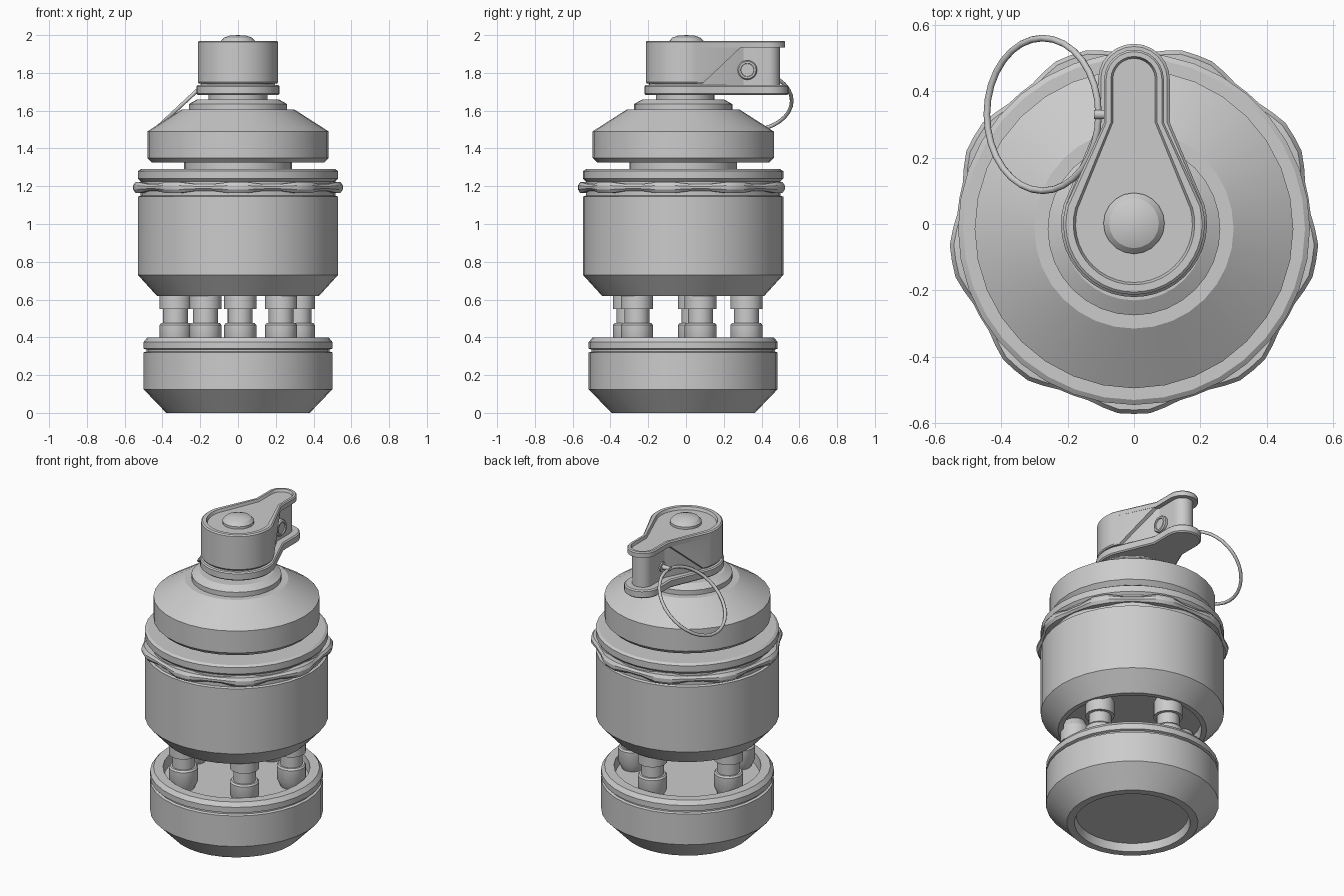
import bpy, bmesh
from math import sin, cos, pi, radians
from mathutils import Vector

if "Cube" in bpy.data.objects:
    bpy.data.objects.remove(bpy.data.objects["Cube"])

CY = -0.015  # body axis in y


def finish(name, bm, smooth=True):
    bmesh.ops.remove_doubles(bm, verts=bm.verts, dist=1e-5)
    bmesh.ops.recalc_face_normals(bm, faces=bm.faces)
    me = bpy.data.meshes.new(name)
    bm.to_mesh(me)
    bm.free()
    ob = bpy.data.objects.new(name, me)
    bpy.context.collection.objects.link(ob)
    if smooth:
        bpy.ops.object.select_all(action='DESELECT')
        ob.select_set(True)
        bpy.context.view_layer.objects.active = ob
        bpy.ops.object.shade_smooth_by_angle(angle=radians(25))
    return ob


def lathe(name, profile, x=0, y=CY, seg=32, closed=False, mod=None):
    """Revolve (r, z) points about a vertical axis; mod reshapes points by angle."""
    bm = bmesh.new()
    rings = []
    for i in range(seg):
        a = 2 * pi * i / seg - pi / 2
        pts = mod(a, profile) if mod else profile
        rings.append([bm.verts.new((x + r * cos(a), y + r * sin(a), z)) for r, z in pts])
    n = len(profile)
    for i in range(seg):
        p, q = rings[i], rings[(i + 1) % seg]
        for j in range(n if closed else n - 1):
            k = (j + 1) % n
            vs = [p[j], q[j], q[k], p[k]]
            if profile[j][0] == 0:
                vs = [p[j], q[k], p[k]]
            elif profile[k][0] == 0:
                vs = [p[j], q[j], p[k]]
            bm.faces.new(vs)
    return finish(name, bm)


def plan(big, small, yc=0.435):
    """Keyhole-like plan outline: round head tapering into a round-ended arm."""
    pts = []
    for i in range(25):
        a = radians(165 + 210 * i / 24)
        pts.append((big * cos(a), big * sin(a)))
    pts.append((small, 0.305))
    for i in range(13):
        a = pi * i / 12
        pts.append((small * cos(a), yc + small * sin(a)))
    pts.append((-small, 0.305))
    return pts


def loft(layers):
    """Skin a stack of (outline, z) layers and cap both ends."""
    bm = bmesh.new()
    rings = [[bm.verts.new((x, y, z)) for x, y in o] for o, z in layers]
    n = len(rings[0])
    for p, q in zip(rings, rings[1:]):
        for i in range(n):
            bm.faces.new((p[i], p[(i + 1) % n], q[(i + 1) % n], q[i]))
    bm.faces.new(rings[0])
    bm.faces.new(rings[-1])
    return bm


# Base cup, hollow above and below
lathe("base_cup", [(0, .05), (.325, .05), (.335, 0), (.38, 0), (.5, .125), (.5, .32),
                   (.485, .325), (.485, .335), (.5, .34), (.5, .375), (.48, .4),
                   (.425, .4), (.42, .335), (0, .335)])

# Canister body with recessed underside and grooved top
lathe("main_body", [(0, .69), (.4, .69), (.4, .62), (.43, .62), (.53, .73), (.53, 1.145),
                    (.515, 1.15), (.515, 1.225), (.53, 1.24), (.53, 1.28), (.515, 1.29),
                    (.285, 1.29), (.285, 1.34), (0, 1.34)], seg=36)


# Notched grip band around the body
def bumps(a, prof):
    t = min(1, max(0, .5 + 1.6 * cos(9 * (a + pi / 2))))
    return [(r + (.023 * t if r > .52 else 0), 1.193 + (z - 1.193) * (.7 + .45 * t))
            for r, z in prof]


lathe("grip_band", [(.5, 1.168), (.522, 1.168), (.534, 1.184), (.534, 1.202),
                    (.522, 1.218), (.5, 1.218)], seg=72, closed=True, mod=bumps)

# Pillars between base and body
for i, deg in enumerate((16, 88, 170, 239, 313)):
    a = radians(deg)
    lathe(f"pillar_{i + 1}", [(0, .33), (.06, .33), (.085, .385), (.085, .465), (.077, .475),
                              (.066, .475), (.066, .55), (.085, .55), (.085, .64),
                              (.06, .69), (0, .69)],
          x=.335 * cos(a), y=CY + .335 * sin(a), seg=16)

# Domed lid with stepped collar and neck
lathe("lid", [(0, 1.325), (.455, 1.325), (.48, 1.35), (.48, 1.49), (.3, 1.605), (.26, 1.605),
              (.26, 1.635), (.215, 1.66), (0, 1.66)])
lathe("neck", [(0, 1.64), (.155, 1.64), (.155, 1.76), (0, 1.76)], y=-.005)

# Lower lever plate
finish("lower_plate", loft([(plan(.213, .1), 1.683), (plan(.22, .108), 1.69),
                            (plan(.22, .108), 1.728), (plan(.213, .1), 1.735)]))

# Narrow core block under the lever arm
finish("lever_core", loft([(plan(.195, .062), 1.73), (plan(.195, .062), 1.94)]))

# Wide housing, cut off by a slanted plane
bm = loft([(plan(.208, .085), 1.745), (plan(.213, .088), 1.752), (plan(.213, .088), 1.94)])
cut = bmesh.ops.bisect_plane(bm, geom=bm.verts[:] + bm.edges[:] + bm.faces[:],
                             plane_co=Vector((0, .09, 1.745)),
                             plane_no=Vector((0, .19, -.2)), clear_outer=True)
bmesh.ops.holes_fill(bm, edges=[e for e in bm.edges if e.is_boundary])
finish("lever_housing", bm)

# Top plate with raised rim and sunken face
finish("top_plate", loft([(plan(.213, .09), 1.935), (plan(.213, .09), 1.963),
                          (plan(.205, .084), 1.97), (plan(.183, .07), 1.97),
                          (plan(.176, .064), 1.953)]))

# Domed button
lathe("top_button", [(0, 1.94), (.092, 1.94), (.092, 1.968), (.075, 1.986), (.045, 1.997),
                     (0, 2.0)], y=.002, seg=20)


# Cross pin with its screw head on the right side
def rod(name, profile, y, z):
    ob = lathe(name, profile, y=0, seg=16)
    ob.rotation_euler = (0, radians(90), 0)
    ob.location = (0, y, z)


rod("screw_head", [(0, .05), (.052, .05), (.052, .078), (.046, .085), (.036, .085),
                   (.034, .078), (0, .078)], .325, 1.815)
rod("pin_tip", [(0, -.12), (.014, -.12), (.014, -.07), (.03, -.07), (.03, -.05), (0, -.05)],
    .33, 1.815)

# Tilted pull ring
bpy.ops.mesh.primitive_torus_add(major_radius=.23, minor_radius=.01, major_segments=32,
                                 minor_segments=8, location=(-.275, .33, 1.652),
                                 rotation=(0, radians(-43), 0))
bpy.context.object.name = "pull_ring"
bpy.ops.object.shade_smooth_by_angle(angle=radians(60))
